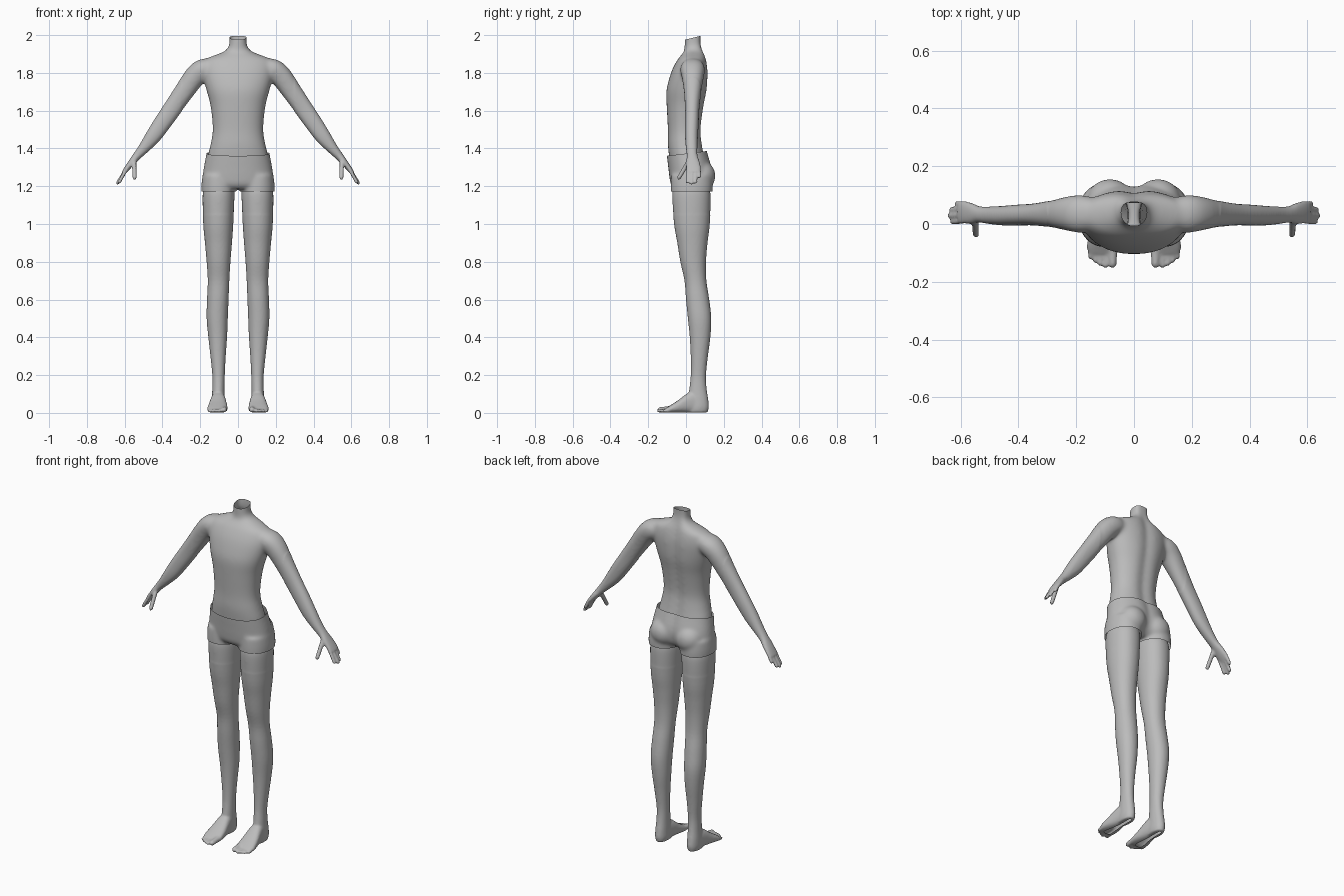
import bpy, bmesh, math
from mathutils import Vector, Matrix

cube = bpy.data.objects.get("Cube")
if cube:
    bpy.data.objects.remove(cube)

GREY = (0.5, 0.5, 0.5, 1)
grey = bpy.data.materials.new("plain_grey")
grey.use_nodes = True
grey.diffuse_color = GREY
grey.node_tree.nodes["Principled BSDF"].inputs["Base Color"].default_value = GREY


def resample(rows, k=4):
    """Smooth curve through the rows of measurements."""
    rows = [Vector(r) for r in rows]
    out = []
    for i in range(len(rows) - 1):
        a, b = rows[max(i - 1, 0)], rows[i]
        c, d = rows[i + 1], rows[min(i + 2, len(rows) - 1)]
        for j in range(k):
            t = j / k
            out.append(0.5 * (2 * b + (c - a) * t + (2 * a - 5 * b + 4 * c - d) * t * t
                              + (3 * b - a - 3 * c + d) * t ** 3))
    return out + [rows[-1]]


def loft(bm, rings, side=1, power=2.2, groove=0, n=40):
    """Closed skin over rings given as (centre, half axis u, half axis v)."""
    loops = []
    for c, u, v in rings:
        loop = []
        for i in range(n):
            a = 2 * math.pi * i / n
            cu, sv = math.cos(a), math.sin(a)
            p = c + u * math.copysign(abs(cu) ** (2 / power), cu) \
                  + v * math.copysign(abs(sv) ** (2 / power), sv)
            if sv > 0:
                p.y -= groove * math.exp(-(p.x / 0.03) ** 2)
            loop.append(bm.verts.new((p.x * side, p.y, p.z)))
        loops.append(loop)
    for a, b in zip(loops, loops[1:]):
        for i in range(n):
            j = (i + 1) % n
            bm.faces.new((a[i], a[j], b[j], b[i]))
    bm.faces.new(loops[0])
    bm.faces.new(loops[-1])


def level_rings(rows):
    """Horizontal rings from (z, x low, x high, y front, y back)."""
    return [(Vector(((x0 + x1) / 2, (y0 + y1) / 2, z)), Vector(((x1 - x0) / 2, 0, 0)),
             Vector((0, (y1 - y0) / 2, 0))) for z, x0, x1, y0, y1 in resample(rows)]


def upright_rings(rows):
    """Rings across y from (y, x low, x high, top)."""
    return [(Vector(((x0 + x1) / 2, y, h / 2)), Vector(((x1 - x0) / 2, 0, 0)),
             Vector((0, 0, h / 2))) for y, x0, x1, h in resample(rows)]


def limb_rings(rows):
    """Rings square to a path, from (x, y, z, thickness, width)."""
    pts = resample(rows)
    rings = []
    for i, (x, y, z, thick, wide) in enumerate(pts):
        d = pts[min(i + 1, len(pts) - 1)] - pts[max(i - 1, 0)]
        normal = Vector((-d[2], 0, d[0])).normalized()
        rings.append((Vector((x, y, z)), normal * thick, Vector((0, wide, 0))))
    return rings


def capsule(bm, a, b, r, side):
    """Rounded digit from a to b."""
    a, b = Vector(a), Vector(b)
    a.x *= side
    b.x *= side
    turn = (b - a).to_track_quat('Z', 'Y').to_matrix().to_4x4()
    bmesh.ops.create_cone(bm, segments=16, radius1=r, radius2=r * 0.9, cap_ends=True,
                          depth=(b - a).length, matrix=Matrix.Translation((a + b) / 2) @ turn)
    bmesh.ops.create_icosphere(bm, subdivisions=3, radius=r * 0.9, matrix=Matrix.Translation(b))


def fuse(name, bm, voxel, passes, cuts, soft):
    """Fuse the parts to one skin, relax it where soft, and trim it with planes."""
    bmesh.ops.recalc_face_normals(bm, faces=bm.faces)
    mesh = bpy.data.meshes.new(name)
    bm.to_mesh(mesh)
    ob = bpy.data.objects.new(name, mesh)
    bpy.context.scene.collection.objects.link(ob)
    mod = ob.modifiers.new("fuse", 'REMESH')
    mod.mode = 'VOXEL'
    mod.voxel_size = voxel
    graph = bpy.context.evaluated_depsgraph_get()
    fused = bpy.data.meshes.new_from_object(ob.evaluated_get(graph))
    ob.modifiers.clear()
    bm.clear()
    bm.from_mesh(fused)
    for verts, count in ((bm.verts[:], 2), ([v for v in bm.verts if soft(v.co)], passes)):
        for _ in range(count):
            bmesh.ops.smooth_vert(bm, verts=verts, factor=0.5,
                                  use_axis_x=True, use_axis_y=True, use_axis_z=True)
    for point, normal in cuts:
        bmesh.ops.bisect_plane(bm, geom=bm.verts[:] + bm.edges[:] + bm.faces[:],
                               plane_co=point, plane_no=normal, clear_outer=True)
    bm.to_mesh(mesh)
    bm.free()
    bpy.data.meshes.remove(fused)
    mesh.materials.clear()
    mesh.materials.append(grey)
    bpy.ops.object.select_all(action='DESELECT')
    ob.select_set(True)
    bpy.context.view_layer.objects.active = ob
    bpy.ops.object.shade_smooth_by_angle(angle=math.radians(50))


# Measurements
TORSO = [(2.03, .047, -.005, .092), (1.97, .046, -.008, .089), (1.94, .05, -.008, .092),
         (1.915, .072, -.01, .098), (1.895, .12, -.025, .104), (1.87, .175, -.045, .11),
         (1.82, .188, -.072, .118), (1.76, .18, -.092, .118), (1.7, .165, -.104, .113),
         (1.62, .145, -.102, .098), (1.5, .134, -.096, .083), (1.42, .146, -.096, .09),
         (1.36, .16, -.09, .1), (1.28, .165, -.08, .11), (1.2, .165, -.065, .11)]
LEG = [(1.28, .03, .165, -.055, .11), (1.2, .022, .18, -.066, .122),
       (1.15, .018, .188, -.074, .132), (1, .025, .184, -.063, .126),
       (.9, .032, .175, -.046, .114), (.8, .04, .166, -.03, .106),
       (.7, .046, .16, -.008, .108), (.6, .05, .164, 0, .123),
       (.5, .054, .166, .01, .134), (.4, .058, .157, .02, .129),
       (.3, .065, .146, .025, .116), (.2, .07, .136, .025, .106),
       (.13, .071, .136, .018, .109), (.07, .07, .139, .01, .118),
       (.03, .069, .14, 0, .121), (.002, .074, .135, 0, .114)]
FOOT = [(.1, .076, .133, .06), (.05, .07, .139, .11), (.01, .064, .146, .105),
        (-.04, .057, .157, .068), (-.08, .055, .163, .042), (-.105, .06, .157, .026)]
ARM = [(.12, .035, 1.825, .045, .05), (.18, .035, 1.82, .056, .066),
       (.225, .036, 1.785, .058, .06), (.28, .035, 1.708, .053, .047),
       (.343, .033, 1.617, .049, .038), (.4, .031, 1.535, .046, .036),
       (.45, .029, 1.463, .041, .034), (.5, .03, 1.4, .029, .03),
       (.535, .033, 1.36, .022, .028), (.56, .036, 1.33, .018, .036),
       (.585, .04, 1.298, .015, .039), (.605, .041, 1.272, .011, .036)]
FINGERS = [(.008, .628, 1.222), (.029, .638, 1.216), (.051, .632, 1.222), (.071, .612, 1.25)]
TOES = [(.074, -.138, .016), (.099, -.144, .0105), (.117, -.136, .0105),
        (.134, -.126, .01), (.151, -.113, .01)]

# Body: torso, arms, hands, legs and feet, open at the neck
bm = bmesh.new()
loft(bm, level_rings([(z, -w, w, f, b) for z, w, f, b in TORSO]), groove=.014)
for side in (1, -1):
    loft(bm, limb_rings(ARM), side)
    loft(bm, level_rings(LEG), side, 2.1)
    loft(bm, upright_rings(FOOT), side, 2.5)
    for y, x, z in FINGERS:
        capsule(bm, (.588, y * .9 + .004, 1.296), (x, y, z), .0105, side)
    capsule(bm, (.55, .016, 1.335), (.547, -.037, 1.245), .0125, side)
    for x, y, r in TOES:
        capsule(bm, (x, -.08, r + .006), (x, y, r), r, side)
fuse("body", bm, .006, 25, [((0, .088, 1.999), (0, -.25, 1)), ((0, 0, .001), (0, 0, -1))],
     lambda p: abs(p.x) < .3 and p.z > 1.05)

# Shorts: hips, seat and short legs, trimmed at waist and hem
HIPS = [(1.42, .16, -.104, .106), (1.37, .168, -.102, .12), (1.3, .181, -.094, .138),
        (1.25, .187, -.088, .138), (1.21, .186, -.08, .125), (1.185, .17, -.06, .1)]
CUFF = [(1.26, .02, .188, -.078, .137), (1.2, .012, .194, -.08, .142),
        (1.14, .012, .193, -.078, .138)]
bm = bmesh.new()
loft(bm, level_rings([(z, -w, w, f, b) for z, w, f, b in HIPS]), groove=.012)
for side in (1, -1):
    loft(bm, level_rings(CUFF), side, 2.1)
    seat = Matrix.Translation((side * .083, .08, 1.255)) @ Matrix.Diagonal((.08, .076, .08, 1))
    bmesh.ops.create_icosphere(bm, subdivisions=4, radius=1, matrix=seat)
fuse("shorts", bm, .006, 14, [((0, 0, 1.373), (0, -.12, 1)), ((0, 0, 1.172), (0, 0, -1))],
     lambda p: True)
